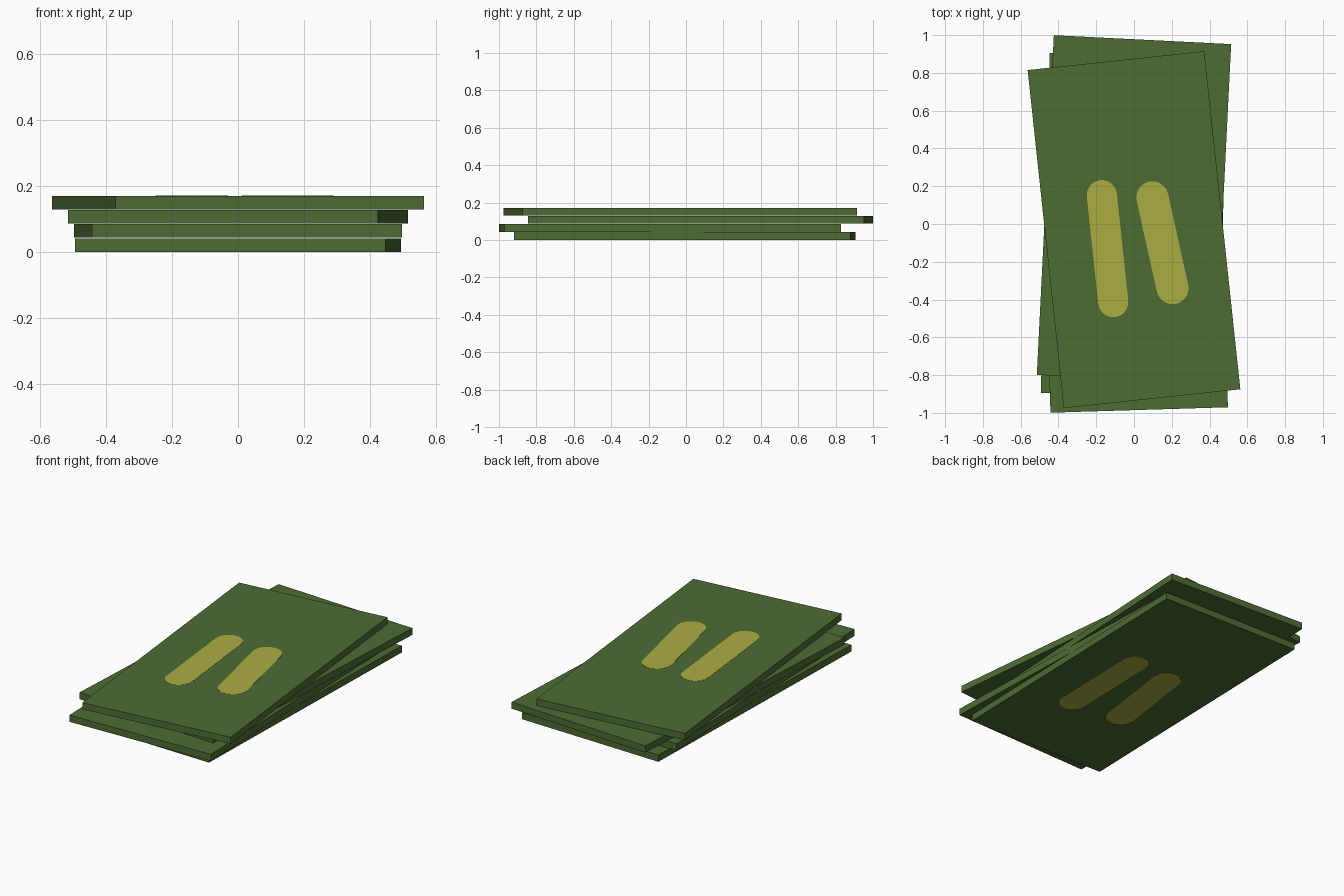
import bpy, bmesh, math
from mathutils import Matrix, Vector

if "Cube" in bpy.data.objects:
    bpy.data.objects.remove(bpy.data.objects["Cube"])


def material(name, rgb):
    m = bpy.data.materials.new(name)
    m.diffuse_color = (*rgb, 1)
    m.use_nodes = True
    m.node_tree.nodes["Principled BSDF"].inputs["Base Color"].default_value = m.diffuse_color
    return m


green = material("note green", (0.075, 0.150, 0.034))
yellow = material("print yellow", (0.41, 0.42, 0.055))

WIDTH, LENGTH, THICK = 0.94, 1.80, 0.041


def finish(name, bm, mat, matrix):
    bmesh.ops.recalc_face_normals(bm, faces=bm.faces)
    me = bpy.data.meshes.new(name)
    bm.to_mesh(me)
    bm.free()
    me.materials.append(mat)
    ob = bpy.data.objects.new(name, me)
    ob.matrix_world = matrix
    bpy.context.collection.objects.link(ob)
    return ob


def note(name, y, z, angle):
    """Flat slab, twisted in the stack; returns its placement."""
    place = Matrix.Translation((0, y, z)) @ Matrix.Rotation(math.radians(angle), 4, 'Z')
    bm = bmesh.new()
    bmesh.ops.create_cube(bm, size=1)
    bmesh.ops.scale(bm, vec=(WIDTH, LENGTH, THICK), verts=bm.verts)
    bmesh.ops.translate(bm, vec=(0, 0, THICK / 2), verts=bm.verts)
    finish(name, bm, green, place)
    return place


def printed_bar(name, a, b, r, z, place, mirror=1, depth=0.002, seg=10):
    """Thin round-ended plate from a to b."""
    a, b = Vector((a[0] * mirror, a[1])), Vector((b[0] * mirror, b[1]))
    d = b - a
    start = math.atan2(d.y, d.x) + math.pi / 2
    bm = bmesh.new()
    ring = []
    for centre, offset in ((a, 0), (b, math.pi)):
        for i in range(seg + 1):
            t = start + offset + math.pi * i / seg
            ring.append(bm.verts.new((centre.x + r * math.cos(t),
                                      centre.y + r * math.sin(t), z)))
    face = bm.faces.new(ring)
    ext = bmesh.ops.extrude_face_region(bm, geom=[face])
    verts = [v for v in ext["geom"] if isinstance(v, bmesh.types.BMVert)]
    bmesh.ops.translate(bm, vec=(0, 0, depth), verts=verts)
    finish(name, bm, yellow, place)


# stack of notes, bottom to top: y centre, base height, twist
places = [note(f"note_{i + 1}", *p) for i, p in enumerate((
    (-0.007, 0.001, -1.5),
    (-0.085, 0.044, 1.75),
    (0.077, 0.087, -2.87),
    (-0.03, 0.130, 6.1)))]

# plain printed bars on the top face and, turned over, on the underside
bars = (("left_bar", (-0.15, 0.20), (-0.15, -0.37), 0.08),
        ("right_bar", (0.115, 0.16), (0.17, -0.33), 0.085))
for name, a, b, r in bars:
    printed_bar("top_" + name, a, b, r, THICK - 0.001, places[3])
    printed_bar("under_" + name, a, b, r, -0.001, places[0], mirror=-1)
